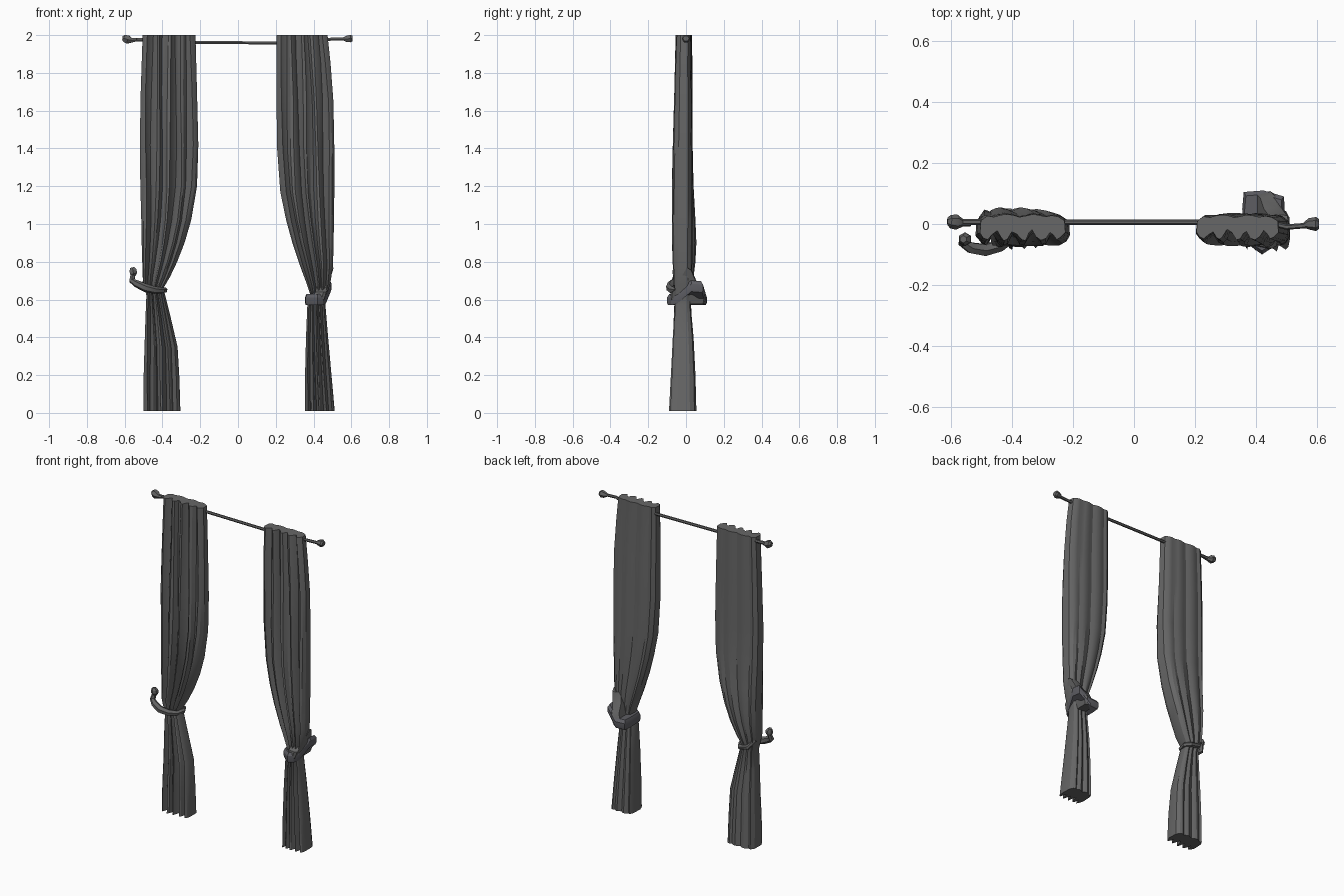
import bpy, bmesh, math
from mathutils import Vector


def material(name, rgb):
    m = bpy.data.materials.new(name)
    m.diffuse_color = (*rgb, 1)
    return m


FABRIC = material("dark grey fabric", (0.135, 0.135, 0.135))
METAL = material("dark grey metal", (0.125, 0.125, 0.125))
TIE = material("slate tie", (0.115, 0.115, 0.13))


def finish(ob, mat, angle=25):
    ob.data.materials.clear()
    ob.data.materials.append(mat)
    bpy.ops.object.select_all(action='DESELECT')
    ob.select_set(True)
    bpy.context.view_layer.objects.active = ob
    bpy.ops.object.shade_smooth_by_angle(angle=math.radians(angle))


def loft(name, rings, mat):
    """Skin a stack of equal-length rings and cap both ends."""
    bm = bmesh.new()
    rows = [[bm.verts.new(p) for p in r] for r in rings]
    n = len(rows[0])
    for a, b in zip(rows, rows[1:]):
        for i in range(n):
            j = (i + 1) % n
            bm.faces.new((a[i], a[j], b[j], b[i]))
    bm.faces.new(rows[0])
    bm.faces.new(rows[-1])
    bmesh.ops.recalc_face_normals(bm, faces=bm.faces)
    me = bpy.data.meshes.new(name)
    bm.to_mesh(me)
    bm.free()
    ob = bpy.data.objects.new(name, me)
    bpy.context.collection.objects.link(ob)
    finish(ob, mat)
    return ob


def tube(name, pts, mat, res=1):
    """Round sweep through points (x, y, z, radius)."""
    cu = bpy.data.curves.new(name, 'CURVE')
    cu.dimensions = '3D'
    cu.bevel_depth = 1
    cu.bevel_resolution = res
    cu.use_fill_caps = True
    sp = cu.splines.new('POLY')
    sp.points.add(len(pts) - 1)
    for p, (x, y, z, r) in zip(sp.points, pts):
        p.co = (x, y, z, 1)
        p.radius = r
    ob = bpy.data.objects.new(name, cu)
    bpy.context.collection.objects.link(ob)
    bpy.ops.object.select_all(action='DESELECT')
    ob.select_set(True)
    bpy.context.view_layer.objects.active = ob
    bpy.ops.object.convert(target='MESH')
    finish(bpy.context.object, mat, 30)


# Fold depth across the front and back (0 = proud, 1 = deep)
FRONT = [.7, .25, .1, .6, .9, .3, 0, .15, .8, .6, .1, 0, .7, 1, .35, .05, .2, .75, .5, .1, .3, .75]
BACK = [.8, .3, .15, .3, .1, 0, .2, .35, .1, 0, .1, .35, .2, .8]


def curtain(name, levels, flip):
    front = FRONT[::-1] if flip else FRONT
    rings = []
    for z, xl, xr, yf, yb in levels:
        th, w = yb - yf, xr - xl
        ring = []
        for k, d in enumerate(front):
            t = k / (len(front) - 1)
            t += 0.012 * math.sin(5 * z + k) * (0 < t < 1)
            ring.append((xl + w * t, yf + 0.42 * th * d, z))
        for k, d in enumerate(BACK):
            t = 1 - k / (len(BACK) - 1)
            x = xl + w * (0.01 + 0.98 * t)
            ring.append((x, yb - 0.3 * th * d, z))
        rings.append(ring)
    return loft(name, rings, FABRIC)


# Curtain levels: z, left x, right x, front y, back y
curtain("left_curtain", [
    (0.01, -.50, -.305, -.085, .05), (.18, -.50, -.31, -.08, .045),
    (.35, -.495, -.32, -.07, .04), (.5, -.49, -.355, -.065, .03),
    (.62, -.485, -.385, -.06, .025), (.66, -.495, -.395, -.06, .03),
    (.72, -.505, -.36, -.07, .04), (.8, -.507, -.322, -.07, .05),
    (.9, -.51, -.283, -.075, .055), (1.02, -.512, -.248, -.075, .05),
    (1.2, -.517, -.217, -.075, .04), (1.42, -.52, -.21, -.07, .035),
    (1.7, -.515, -.217, -.062, .035), (2.0, -.505, -.225, -.055, .032)], False)
curtain("right_curtain", [
    (0.01, .355, .512, -.09, .055), (.2, .355, .495, -.08, .05),
    (.4, .36, .477, -.07, .04), (.57, .367, .463, -.06, .025),
    (.62, .385, .468, -.06, .025), (.68, .365, .488, -.065, .03),
    (.78, .328, .503, -.07, .033), (.9, .288, .506, -.073, .035),
    (1.02, .255, .508, -.075, .036), (1.17, .224, .51, -.074, .036),
    (1.4, .207, .51, -.07, .035), (1.65, .204, .505, -.063, .033),
    (1.85, .203, .49, -.058, .03), (2.0, .205, .474, -.052, .03)], True)

# Rod and finials
tube("curtain_rod", [(-.58, .006, 1.975, .01), (-.5, .006, 1.975, .01),
                     (-.225, .006, 1.962, .009), (.21, .006, 1.958, .009),
                     (.46, .0, 1.972, .009), (.5, -.01, 1.98, .009),
                     (.58, -.004, 1.98, .009)], METAL)
tube("left_finial", [(-.612, .008, 1.984, .012), (-.602, .008, 1.983, .022),
                     (-.582, .006, 1.976, .025), (-.56, .003, 1.972, .012),
                     (-.535, 0, 1.975, .009)], METAL)
tube("right_finial", [(.607, 0, 1.982, .016), (.597, 0, 1.982, .023),
                      (.575, 0, 1.98, .019), (.558, -.004, 1.98, .009)], METAL)

# Left holdback: hook in front of the cloth, wrapping behind it
tube("left_holdback", [(-.555, -.05, .735, .014), (-.562, -.06, .70, .016),
                       (-.535, -.078, .683, .02), (-.49, -.085, .662, .022),
                       (-.44, -.072, .65, .02), (-.40, -.045, .648, .016),
                       (-.388, 0, .65, .015), (-.41, .038, .645, .016),
                       (-.46, .035, .655, .015), (-.497, .01, .70, .012)], METAL)
tube("left_hook_knob", [(-.552, -.05, .725, .012), (-.553, -.05, .738, .022),
                        (-.556, -.05, .755, .022), (-.56, -.05, .77, .012)], METAL)

# Right holdback band, lifted toward its outer side
BAND = [(.36, .105), (.355, .05), (.358, -.05), (.385, -.075), (.42, -.10),
        (.45, -.08), (.467, -.05), (.495, .03), (.492, .09), (.425, .11)]
rings = []
for z, s in ((.57, .95), (.582, 1), (.612, 1), (.63, .88)):
    rings.append([(.42 + (x - .42) * s, y * s,
                   z + max(0, x - .45) * 1.6 * (1 if y > 0 else .3)) for x, y in BAND])
loft("right_holdback_band", rings, TIE)

# Right holdback side flap: fan that rises to the wall hook
FAN = [(-.085, .60), (-.05, .575), (.10, .577), (.108, .62), (.095, .66),
       (.055, .70), (.03, .755), (.005, .77), (-.02, .73), (-.04, .665), (-.08, .64)]
loft("right_holdback_flap",
     [[(x0 + (z - .58) * .3, y * s, z) for y, z in FAN]
      for x0, s in ((.39, .9), (.435, 1), (.45, .9))], METAL)
